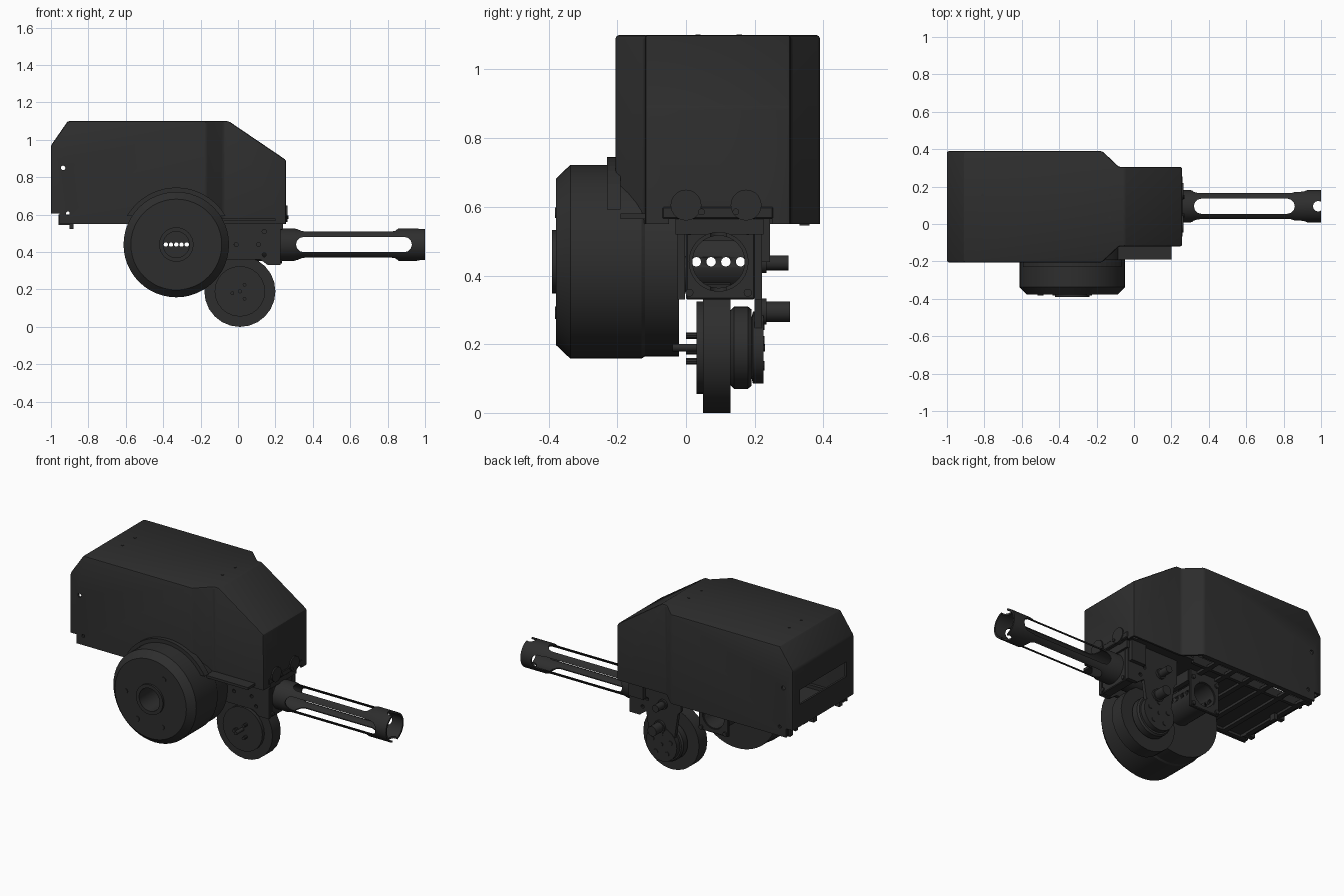
import bpy, bmesh
from math import cos, sin, pi, radians
from mathutils import Vector

if "Cube" in bpy.data.objects:
    bpy.data.objects.remove(bpy.data.objects["Cube"])

mat = bpy.data.materials.new("dark_shell")
mat.diffuse_color = (0.027, 0.027, 0.027, 1)
mat.use_nodes = True
mat.node_tree.nodes["Principled BSDF"].inputs["Base Color"].default_value = mat.diffuse_color


def place(axis, a, u, v):
    return {"X": (a, u, v), "Y": (u, a, v), "Z": (u, v, a)}[axis]


def finish(name, bm):
    bmesh.ops.remove_doubles(bm, verts=bm.verts, dist=1e-5)
    bmesh.ops.recalc_face_normals(bm, faces=bm.faces)
    me = bpy.data.meshes.new(name)
    bm.to_mesh(me)
    bm.free()
    ob = bpy.data.objects.new(name, me)
    me.materials.append(mat)
    bpy.context.collection.objects.link(ob)
    return ob


def select(ob):
    bpy.ops.object.select_all(action='DESELECT')
    ob.select_set(True)
    bpy.context.view_layer.objects.active = ob


def smooth(ob):
    select(ob)
    bpy.ops.object.shade_smooth_by_angle(angle=radians(25))


def prism_bm(pts, axis, a, b):
    bm = bmesh.new()
    lo = [bm.verts.new(place(axis, a, *p)) for p in pts]
    hi = [bm.verts.new(place(axis, b, *p)) for p in pts]
    bm.faces.new(lo)
    bm.faces.new(hi)
    for i in range(len(pts)):
        j = (i + 1) % len(pts)
        bm.faces.new((lo[i], lo[j], hi[j], hi[i]))
    bmesh.ops.recalc_face_normals(bm, faces=bm.faces)
    return bm


def prism(name, pts, axis, a, b, bevel=0):
    bm = prism_bm(pts, axis, a, b)
    if bevel:
        bmesh.ops.bevel(bm, geom=list(bm.edges), offset=bevel, segments=1, affect='EDGES')
    return finish(name, bm)


def box(name, x, y, z, bevel=0):
    return prism(name, [(x[0], y[0]), (x[1], y[0]), (x[1], y[1]), (x[0], y[1])], "Z", *z, bevel)


def lathe(name, profile, axis, c, n=40, closed=False):
    """Turn (radius, position along axis) pairs around an axis through c."""
    bm = bmesh.new()
    rings = [[bm.verts.new(place(axis, a, c[0] + r * cos(2 * pi * k / n), c[1] + r * sin(2 * pi * k / n)))
              for k in range(n)] for r, a in profile]
    for i in range(len(rings) if closed else len(rings) - 1):
        p, q = rings[i], rings[(i + 1) % len(rings)]
        for k in range(n):
            bm.faces.new((p[k], p[(k + 1) % n], q[(k + 1) % n], q[k]))
    if not closed:
        bm.faces.new(rings[0])
        bm.faces.new(rings[-1])
    ob = finish(name, bm)
    smooth(ob)
    return ob


def cyl(name, axis, c, r, a, b, n=24):
    return lathe(name, [(r, a), (r, b)], axis, c, n)


def slot(axis, c, half_len, half_wid, a, b):
    pts = []
    for k in range(14):
        t = -pi / 2 + pi * (k if k < 7 else k - 1) / 6
        e = half_len - half_wid
        pts.append((c[0] + (e if k < 7 else -e) + half_wid * cos(t), c[1] + half_wid * sin(t)))
    return prism("slot_cutter", pts, axis, a, b)


def cut(ob, *cutters):
    for cutter in cutters:
        m = ob.modifiers.new("cut", 'BOOLEAN')
        m.operation, m.solver, m.object = 'DIFFERENCE', 'EXACT', cutter
        select(ob)
        bpy.ops.object.modifier_apply(modifier=m.name)
        bpy.data.objects.remove(cutter)


# Housing: plan outline extruded, trimmed by two sloping planes, hollow below
plan = [(-1, -.205), (-.17, -.205), (-.08, -.12), (.257, -.12),
        (.257, .305), (-.08, .305), (-.17, .39), (-1, .39)]
bm = prism_bm(plan, "Z", .55, 1.1)
for co, no in (((-1, 0, .97), (-.13, 0, .09)), ((-.05, 0, 1.1), (.21, 0, .31))):
    res = bmesh.ops.bisect_plane(bm, geom=bm.verts[:] + bm.edges[:] + bm.faces[:],
                                 plane_co=co, plane_no=Vector(no).normalized(), clear_outer=True)
    bmesh.ops.contextual_create(bm, geom=[g for g in res["geom_cut"] if isinstance(g, bmesh.types.BMEdge)])
bmesh.ops.recalc_face_normals(bm, faces=bm.faces)
bmesh.ops.delete(bm, geom=[f for f in bm.faces if f.normal.z < -.9], context='FACES')
sharp = [e for e in bm.edges if len(e.link_faces) == 2 and e.calc_face_angle() > .3]
bmesh.ops.bevel(bm, geom=sharp, offset=.01, segments=2, profile=.5, affect='EDGES')
housing = finish("housing_cover", bm)
sol = housing.modifiers.new("wall", 'SOLIDIFY')
sol.thickness, sol.offset = .012, -1
select(housing)
bpy.ops.object.modifier_apply(modifier="wall")
cut(housing,
    box("c", (-1.1, -.955), (-.5, .5), (.5, .605)),
    box("c", (-1.1, -.97), (-.13, .32), (.74, .83)),
    box("c", (.2, .3), (-.05, .25), (.5, .6)),
    cyl("c", "Y", (-.935, .85), .012, -.5, .5, 12),
    cyl("c", "Y", (-.91, .607), .01, -.5, .5, 12))
smooth(housing)
for x in (-.81, -.13):
    for y in (.035, .155):
        cyl("top_screw", "Z", (x, y), .008, 1.095, 1.102, 10)

# Chassis deck under the housing, with rails and ribs
box("chassis_deck", (-.95, .2), (-.19, .29), (.565, .58))
for y in (-.19, .27, .36):
    box("deck_rail", (-.95, -.18), (y, y + .02), (.55, .6))
for i in range(6):
    x = -.93 + i * .125
    box("deck_rib", (x, x + .03), (-.17, .37), (.55, .566))
box("deck_peg", (-.9, -.88), (.1, .14), (.522, .56))
for y in (-.15, .1, .33):
    box("rear_clip", (-.96, -.9), (y, y + .03), (.545, .6))

# Big drum with a hub bore along y
DC = (-.33, .44)
lathe("drum", [(.085, -.378), (.243, -.378), (.282, -.337), (.282, -.13), (.276, -.12),
               (.276, -.02), (.085, -.02)], "Y", DC, 48, True)
lathe("drum_hub", [(.07, -.39), (.092, -.39), (.092, -.37), (.07, -.37)], "Y", DC, 32, True)
for dx, dz in ((.09, .143), (-.17, .005), (-.09, -.145), (.08, -.152)):
    cyl("drum_bolt", "Y", (DC[0] + dx, DC[1] + dz), .015, -.382, -.37, 12)

# Lip on the housing above the drum
arch = [(DC[0] + .305 * cos(radians(t)), DC[1] + .305 * sin(radians(t))) for t in range(30, 151, 6)]
prism("drum_arch", arch, "Y", -.23, -.19)

# Bored pipe behind the drum with a grille and a square flange
pipe = lathe("drum_pipe", [(.07, -.38), (.09, -.38), (.09, .2), (.07, .2)], "Y", DC, 32, True)
for y in (.03, .073, .116, .159):
    cut(pipe, cyl("c", "X", (y, .44), .014, -.6, 0, 12))
grille = cyl("pipe_grille", "Y", DC, .075, -.03, -.02)
for i in range(-2, 3):
    cut(grille, slot("Y", (DC[0] + i * .028, DC[1]), .012, .0115, -.1, .1))
flange = box("pipe_flange", (-.43, -.23), (.185, .205), (.34, .57), .004)
cut(flange, cyl("c", "Y", DC, .075, 0, .4, 32))
for sx in (-1, 1):
    for sz in (-1, 1):
        cyl("flange_bolt", "Y", (DC[0] + sx * .082, DC[1] + sz * .082), .013, .2, .215, 10)
    box("flange_hanger", (DC[0] + sx * .09 - .015, DC[0] + sx * .09 + .015), (.0, .19), (.5, .57))

# Slotted barrel
BC = (.095, .44)
barrel = lathe("barrel", [(.087, -.02), (.087, .3), (.081, .32), (.081, .84), (.087, .86), (.087, 1),
                          (.076, 1), (.076, -.02)], "X", BC, 40, True)
cut(barrel, slot("Y", (.62, .44), .31, .041, -.2, .4),
    slot("Z", (.59, .095), .27, .041, .2, .7),
    cyl("c", "Z", (.985, .095), .028, .2, .7, 16))
smooth(barrel)

# Barrel mount: front plate, side plates, upper brackets
mount = box("barrel_plate", (.17, .228), (0, .2), (.33, .56), .004)
cut(mount, cyl("c", "X", BC, .082, 0, .5, 40))
for y in (.01, .18):
    for z in (.35, .53):
        cyl("plate_bolt", "X", (y, z), .012, .22, .235, 10)
side = [(-.12, .57), (-.12, .42), (-.06, .36), (.12, .36), (.16, .33), (.228, .33), (.228, .57)]
for y in (-.025, .2):
    plate = prism("side_plate", side, "Y", y, y + .022)
    cut(plate, *[cyl("c", "Y", p, .011, y - .1, y + .1, 10)
                 for p in ((-.01, .44), (.11, .44), (.14, .385), (.14, .51))])
box("mount_bridge", (.1, .26), (-.07, .255), (.565, .6), .004)
box("mount_step", (.1, .24), (-.03, .225), (.52, .566))
for y in (.0, .175):
    cyl("mount_ear", "X", (y, .605), .045, .2, .265, 20)
    cyl("ear_bolt", "X", (y + (.045 if y < .1 else -.03), .585), .01, .26, .27, 10)
box("mount_tab", (.12, .22), (.222, .245), (.44, .6))

# Small wheel with stepped hub
WC = (.01, .19)
lathe("wheel_tyre", [(.135, .03), (.135, .05), (.19, .05), (.19, .13), (.135, .13)], "Y", WC, 24)
lathe("wheel_motor", [(.11, .13), (.12, .14), (.12, .18), (.112, .19)], "Y", WC, 32)
lathe("wheel_cap", [(.085, .19), (.105, .195), (.105, .225)], "Y", WC, 24)
cyl("wheel_axle", "Y", WC, .011, -.04, .23, 12)
for dx, dz in ((-.04, -.01), (.025, .035), (.025, -.04)):
    cyl("wheel_bolt", "Y", (WC[0] + dx, WC[1] + dz), .01, -.0, .035, 10)
for k in range(5):
    t = 2 * pi * k / 5 + .3
    cyl("cap_bolt", "Y", (WC[0] + .065 * cos(t), WC[1] + .065 * sin(t)), .014, .22, .229, 10)
prism("wheel_arm", [(-.07, .2), (.09, .2), (.12, .4), (-.1, .4)], "Y", .2, .222)

# Round posts standing out from the back plate
for c, r, y in (((.0, .437), .022, .298), ((.02, .295), .03, .303)):
    cyl("side_post", "Y", c, r, .2, y, 16)
    cyl("post_collar", "Y", c, r + .008, .21, .235, 16)
